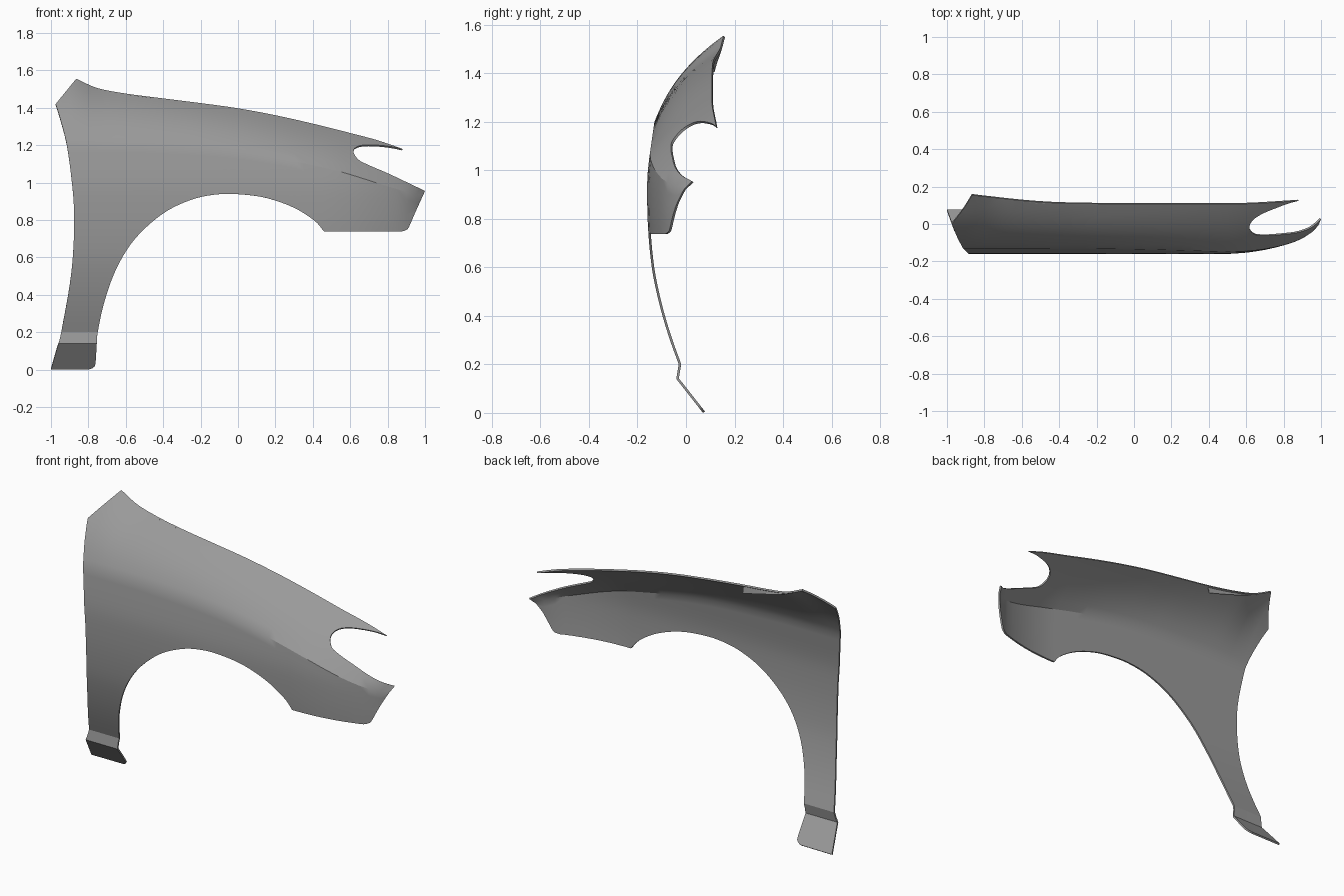
import bpy, bmesh
from mathutils import Vector

if "Cube" in bpy.data.objects:
    bpy.data.objects.remove(bpy.data.objects["Cube"])


def curve(pts):
    """Smooth function through (x, value) points, clamped at the ends."""
    def slope(i):
        a, b = max(i - 1, 0), min(i + 1, len(pts) - 1)
        return (pts[b][1] - pts[a][1]) / (pts[b][0] - pts[a][0])

    def f(x):
        x = min(max(x, pts[0][0]), pts[-1][0])
        i = 0
        while i < len(pts) - 2 and x > pts[i + 1][0]:
            i += 1
        (x0, y0), (x1, y1) = pts[i], pts[i + 1]
        h = x1 - x0
        t = (x - x0) / h
        return ((2*t**3 - 3*t*t + 1) * y0 + (t**3 - 2*t*t + t) * h * slope(i)
                + (3*t*t - 2*t**3) * y1 + (t**3 - t*t) * h * slope(i + 1))
    return f


def spline(pts, n=5):
    """Catmull-Rom samples through 2D points, without the last point."""
    p = [Vector(q) for q in pts]
    p = [2 * p[0] - p[1]] + p + [2 * p[-1] - p[-2]]
    out = []
    for a, b, c, d in zip(p, p[1:], p[2:], p[3:]):
        for k in range(n):
            t = k / n
            out.append(0.5 * (2*b + (c - a)*t + (2*a - 5*b + 4*c - d)*t*t
                              + (3*b - a - 3*c + d)*t**3))
    return out


# Shape curves: top edge, its depth, crease height, nose sweep, side depth, bulge
TOP = [(-.865, 1.555), (-.75, 1.505), (-.6, 1.476), (-.4, 1.45), (-.2, 1.425),
       (0, 1.397), (.2, 1.36), (.4, 1.315), (.6, 1.265), (.75, 1.225), (.88, 1.18)]
top_z = curve(TOP + [(1, 1.14)])
top_y = curve([(-.865, .155), (-.6, .125), (-.4, .112), (0, .107), (.4, .107),
               (.6, .108), (.88, .124), (1, .135)])
crease_z = curve([(-.76, 1.2), (-.5, 1.197), (0, 1.165), (.5, 1.07), (.8, .98), (1, .92)])
nose = curve([(.5, 0), (.6, .007), (.7, .022), (.8, .046), (.88, .073), (.95, .115), (1, .17)])
side = curve([(.2, -.03), (.3, -.066), (.4, -.097), (.5, -.122), (.6, -.141),
              (.74, -.155), (.88, -.16), (1.0, -.157), (1.2, -.13)])
bulge = curve([(-.2, .5), (.2, .6), (.6, .75), (1, .75)])


def depth(x, z):
    zc = crease_z(x)
    if z > zc:
        t = min((z - zc) / (top_z(x) - zc), 1.03)
        yc = side(zc) + nose(x)
        k = bulge(x)
        return yc + (top_y(x) - yc) * (k * t + (1 - k) * t ** 2.5)
    if z < .14:
        return .07 - .11 * z / .14
    if z < .2:
        return -.04 + .01 * (z - .14) / .06
    return side(z) + nose(x)


# Outline in front view, one smooth run between each pair of corners
runs = [
    [(-1, 0), (-.96, .14)],
    [(-.96, .14), (-.945, .2), (-.90, .45), (-.88, .65), (-.877, .85), (-.888, 1.0),
     (-.915, 1.2), (-.95, 1.34), (-.975, 1.42)],
    [(-.975, 1.42), (-.865, 1.555)],
    TOP,
    [(.88, 1.18), (.8, 1.195), (.7, 1.202), (.638, 1.193), (.617, 1.165), (.645, 1.122),
     (.7, 1.093), (.8, 1.05), (.9, 1.003), (1, .955)],
    [(1, .955), (.95, .845), (.915, .765), (.9, .747), (.875, .738)],
    [(.875, .738), (.46, .738)],
    [(.46, .738), (.41, .795), (.3, .865), (.15, .918), (0, .938), (-.12, .936),
     (-.25, .908), (-.4, .835), (-.55, .70), (-.65, .54), (-.715, .36), (-.75, .2), (-.755, .14)],
    [(-.755, .14), (-.762, .035), (-.772, .012), (-.795, .001)],
    [(-.795, .001), (-1, 0)],
]
outline = [p for r in runs for p in spline(r)][::-1]

# Flat sheet with height measured from the crease, sliced into a grid
bm = bmesh.new()
bm.faces.new([bm.verts.new((x, 0, z - crease_z(x))) for x, z in outline])


def slice_sheet(co, no):
    geom = bm.verts[:] + bm.edges[:] + bm.faces[:]
    bmesh.ops.bisect_plane(bm, geom=geom, dist=1e-5, plane_co=co, plane_no=no)


for i in range(-19, 20):
    slice_sheet((i * .05 + .001, 0, 0), (1, 0, 0))
for w in [-1.06, -1.0] + [-.96 + .04 * i for i in range(34)]:
    slice_sheet((0, 0, w), (0, 0, 1))

# Bend the sheet into the panel shape
for v in bm.verts:
    z = v.co.z + crease_z(v.co.x)
    v.co = (v.co.x, depth(v.co.x, z), z)

# Dark grey sheet metal
metal = bpy.data.materials.new("dark_grey")
metal.diffuse_color = (.32, .32, .32, 1)
metal.use_nodes = True
metal.node_tree.nodes["Principled BSDF"].inputs["Base Color"].default_value = metal.diffuse_color


def make_panel(name, bm, thickness):
    me = bpy.data.meshes.new(name)
    bm.to_mesh(me)
    bm.free()
    me.materials.append(metal)
    ob = bpy.data.objects.new(name, me)
    bpy.context.collection.objects.link(ob)
    bpy.ops.object.select_all(action='DESELECT')
    ob.select_set(True)
    bpy.context.view_layer.objects.active = ob
    mod = ob.modifiers.new("Thickness", 'SOLIDIFY')
    mod.thickness = thickness
    mod.offset = -1
    bpy.ops.object.modifier_apply(modifier=mod.name)
    bpy.ops.object.shade_smooth_by_angle(angle=.5)


make_panel("fender_panel", bm, .01)

# Small folded flange under the rear of the top edge
bm = bmesh.new()
rows = []
for i in range(9):
    x = -.80 + .35 * i / 8
    z, y = top_z(x), top_y(x)
    rows.append([bm.verts.new((x, y - .004, z - .004)),
                 bm.verts.new((x, y + .004, z - .006 - .045 * i / 8))])
for a, b in zip(rows, rows[1:]):
    bm.faces.new((a[0], b[0], b[1], a[1]))
make_panel("top_flange", bm, .004)
